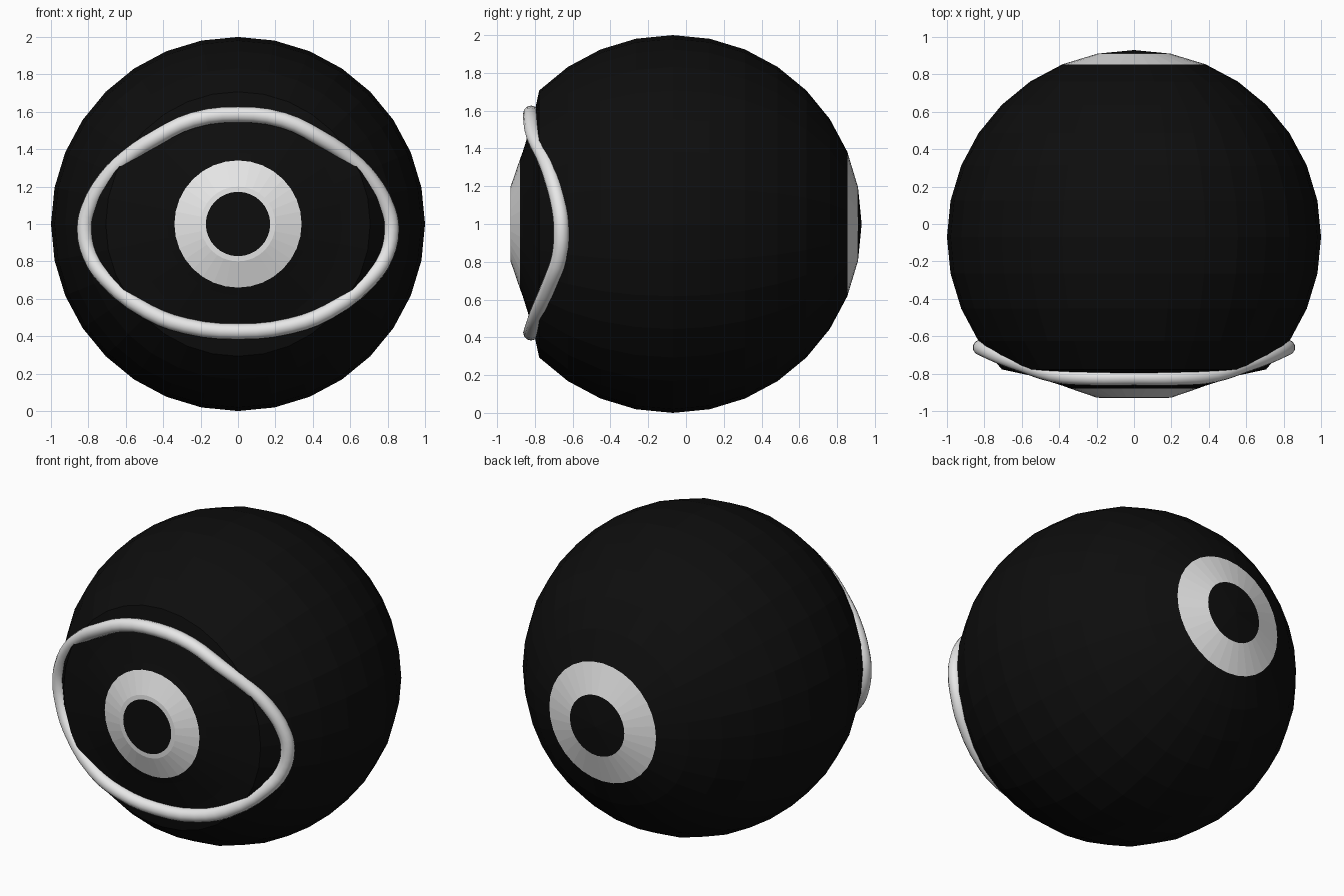
import bpy
import bmesh
from math import sin, cos, pi

cube = bpy.data.objects.get("Cube")
if cube:
    bpy.data.objects.remove(cube, do_unlink=True)


def material(name, value):
    mat = bpy.data.materials.new(name)
    mat.use_nodes = True
    colour = (value, value, value, 1)
    mat.diffuse_color = colour
    bsdf = next(n for n in mat.node_tree.nodes if n.type == 'BSDF_PRINCIPLED')
    bsdf.inputs["Base Color"].default_value = colour
    return mat


black = material("black", 0.004)
white = material("white", 0.8)

SEGMENTS = 32
CENTRE_Y = -0.07
PUPIL_R, IRIS_R = 0.172, 0.34

# Eyeball profile (radius, y): round back, flattened front
profile = [(sin(pi * i / 16), CENTRE_Y - cos(pi * i / 16)) for i in range(15, 3, -1)]
profile += [(0.556, -0.81), (0.38, -0.865), (IRIS_R, -0.88), (0.2, -0.928), (PUPIL_R, -0.93)]

# Eyeball lathed around the y axis
bm = bmesh.new()
rings = []
for r, y in profile:
    rings.append([bm.verts.new((r * cos(2 * pi * k / SEGMENTS), y,
                                1 + r * sin(2 * pi * k / SEGMENTS)))
                  for k in range(SEGMENTS)])
for (r, y), a, b in zip(profile, rings, rings[1:]):
    for k in range(SEGMENTS):
        n = (k + 1) % SEGMENTS
        face = bm.faces.new((a[k], a[n], b[n], b[k]))
        # Iris bands lie between the pupil and the iris rim
        face.material_index = 1 if r <= IRIS_R else 0
pole = bm.verts.new((0, CENTRE_Y + 1, 1))
for k in range(SEGMENTS):
    bm.faces.new((pole, rings[0][(k + 1) % SEGMENTS], rings[0][k]))
bm.faces.new(rings[-1])  # flat pupil
bmesh.ops.recalc_face_normals(bm, faces=bm.faces[:])
mesh = bpy.data.meshes.new("eyeball")
bm.to_mesh(mesh)
bm.free()
mesh.materials.append(black)
mesh.materials.append(white)
bpy.context.collection.objects.link(bpy.data.objects.new("eyeball", mesh))

# Eyelid rim: half path from top to bottom, mirrored into a closed loop
half = [(0, -0.82, 1.585), (0.24, -0.82, 1.555), (0.43, -0.805, 1.465),
        (0.6, -0.75, 1.35), (0.71, -0.71, 1.24), (0.8, -0.67, 1.08),
        (0.82, -0.66, 0.97), (0.79, -0.67, 0.83), (0.71, -0.71, 0.71),
        (0.48, -0.785, 0.53), (0.28, -0.81, 0.455), (0, -0.82, 0.425)]
path = half + [(-x, y, z) for x, y, z in half[-2:0:-1]]

curve = bpy.data.curves.new("eyelid_rim", 'CURVE')
curve.dimensions = '3D'
curve.bevel_depth = 0.042
curve.bevel_resolution = 4
curve.resolution_u = 3
spline = curve.splines.new('BEZIER')
spline.bezier_points.add(len(path) - 1)
spline.use_cyclic_u = True
for point, co in zip(spline.bezier_points, path):
    point.co = co
    point.handle_left_type = point.handle_right_type = 'AUTO'
curve.materials.append(white)
rim = bpy.data.objects.new("eyelid_rim", curve)
bpy.context.collection.objects.link(rim)

bpy.ops.object.select_all(action='DESELECT')
rim.select_set(True)
bpy.context.view_layer.objects.active = rim
bpy.ops.object.convert(target='MESH')
bpy.ops.object.shade_smooth_by_angle(angle=pi / 4)
